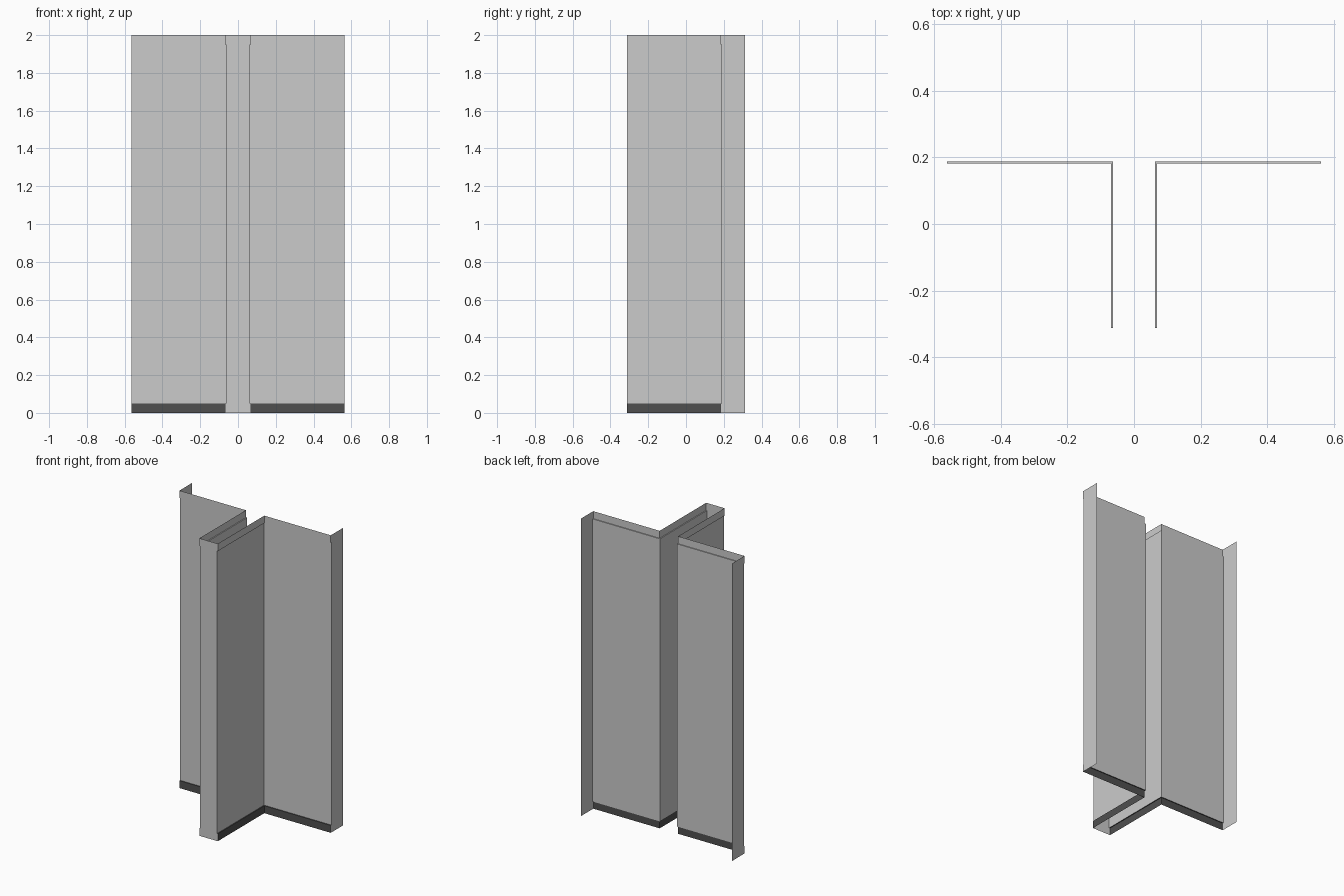
import bpy

if "Cube" in bpy.data.objects:
    bpy.data.objects.remove(bpy.data.objects["Cube"])

END_X, FACE_Y = 0.5625, 0.1875      # arm end, front face of the wall
STEM_X, HALF_Y = 0.0625, 0.3125     # half wall thickness, half depth
P, H, BAND = 0.006, 2.0, 0.05       # trim projection, height, trim height

# vertical profiles as (projection, height)
SKIRTING = [(P, 0), (P, BAND), (0, BAND)]
PANEL = [(0, BAND), (0, H - BAND)]
CORNICE = [(0, H - BAND), (P, H - BAND), (P, H)]
PROFILE = SKIRTING + CORNICE


def make(name, verts, faces, color=None, mirror=True):
    mesh = bpy.data.meshes.new(name)
    mesh.from_pydata(verts, [], faces)
    obj = bpy.data.objects.new(name, mesh)
    bpy.context.collection.objects.link(obj)
    if color:
        mat = bpy.data.materials.new(name + "_grey")
        mat.diffuse_color = (color, color, color, 1)
        mat.use_nodes = True
        mat.node_tree.nodes["Principled BSDF"].inputs["Base Color"].default_value = mat.diffuse_color
        mesh.materials.append(mat)
    if mirror:
        mod = obj.modifiers.new("Mirror", 'MIRROR')
        mod.use_axis[0] = True
        mod.use_mirror_merge = False
    return obj


def sweep(name, profile, color=None):
    """Sweep a vertical profile along the mitred inner corner of the T wall."""
    verts, faces = [], []
    for o, z in profile:
        verts += [(STEM_X + o, -HALF_Y, z),
                  (STEM_X + o, FACE_Y - o, z),
                  (END_X, FACE_Y - o, z)]
    for r in range(len(profile) - 1):
        for c in range(2):
            a = r * 3 + c
            faces.append((a, a + 1, a + 4, a + 3))
    return make(name, verts, faces, color)


# wall faces with skirting and top trim
sweep("wall_panel", PANEL)
sweep("skirting_board", SKIRTING, 0.08)
sweep("top_trim", CORNICE, 0.58)

# end caps of the side arms, following the trim profile
side = [(END_X, HALF_Y, H), (END_X, HALF_Y, 0)]
side += [(END_X, FACE_Y - o, z) for o, z in PROFILE]
make("arm_end_cap", side, [tuple(reversed(range(len(side))))])

# end cap of the stem
front = [(STEM_X + o, -HALF_Y, z) for o, z in PROFILE]
front += [(-x, y, z) for x, y, z in reversed(front)]
make("stem_end_cap", front, [tuple(range(len(front)))], mirror=False)
